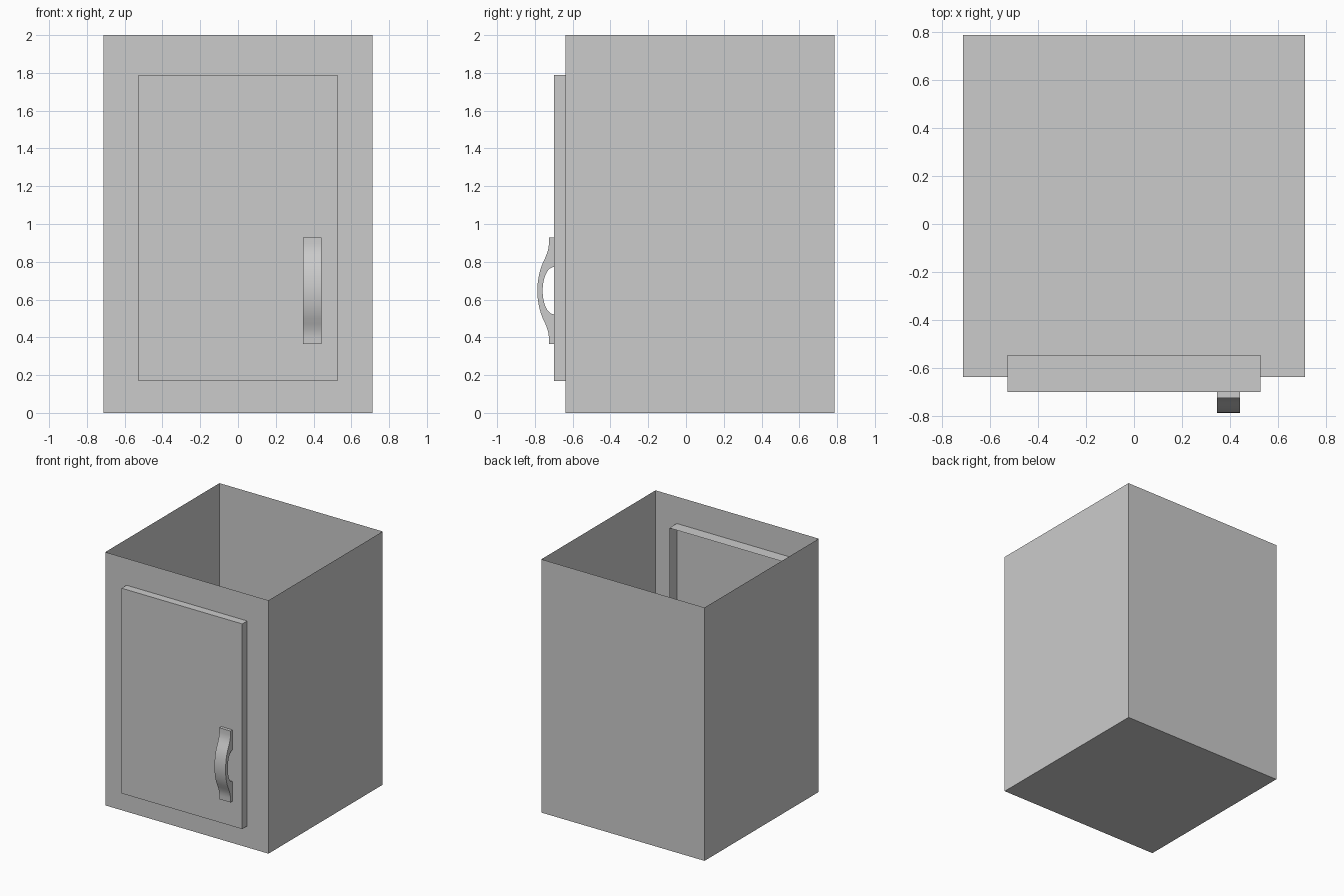
import bpy, bmesh, math

if "Cube" in bpy.data.objects:
    bpy.data.objects.remove(bpy.data.objects["Cube"])


def make_object(name, bm):
    mesh = bpy.data.meshes.new(name)
    bm.normal_update()
    bm.to_mesh(mesh)
    bm.free()
    obj = bpy.data.objects.new(name, mesh)
    bpy.context.collection.objects.link(obj)
    return obj


def open_box(name, lo, hi, open_side):
    """Thin-walled box with the face pointing along open_side left out."""
    bm = bmesh.new()
    bmesh.ops.create_cube(bm, size=1)
    for v in bm.verts:
        for i in range(3):
            v.co[i] = lo[i] if v.co[i] < 0 else hi[i]
    bm.normal_update()
    gone = [f for f in bm.faces if f.normal.dot(open_side) > 0.9]
    bmesh.ops.delete(bm, geom=gone, context='FACES_ONLY')
    return make_object(name, bm)


# Cabinet shell, open at the top
open_box("cabinet_body", (-0.713, -0.638, 0), (0.713, 0.787, 2), (0, 0, 1))

# Door panel, pushed through the front wall and open at the back
open_box("door", (-0.527, -0.70, 0.168), (0.527, -0.545, 1.788), (0, 1, 0))

# Handle: half of the bowed side profile as (height above middle, y)
MID = 0.647
outer = [(0, -0.787), (0.04, -0.785), (0.08, -0.779), (0.115, -0.770),
         (0.145, -0.759), (0.175, -0.745), (0.20, -0.735), (0.225, -0.728),
         (0.25, -0.7255), (0.282, -0.725)]
hole = [(0.125 * math.sin(math.radians(a)), -0.70 - 0.059 * math.cos(math.radians(a)))
        for a in range(0, 91, 9)]


def mirrored(half):
    return [(-d, y) for d, y in reversed(half[1:])] + half


profile = mirrored(outer) + [(0.282, -0.70)] + mirrored(hole)[::-1] + [(-0.282, -0.70)]

bm = bmesh.new()
face = bm.faces.new([bm.verts.new((0.345, y, MID + d)) for d, y in profile])
ext = bmesh.ops.extrude_face_region(bm, geom=[face])
bmesh.ops.translate(bm, vec=(0.097, 0, 0),
                    verts=[g for g in ext['geom'] if isinstance(g, bmesh.types.BMVert)])
if not any(f.normal.x < -0.9 for f in bm.faces if len(f.verts) > 4):
    ends = [e for e in bm.edges if e.is_boundary]
    if ends:
        bmesh.ops.contextual_create(bm, geom=ends)
bmesh.ops.recalc_face_normals(bm, faces=bm.faces)
handle = make_object("door_handle", bm)

bpy.context.view_layer.objects.active = handle
handle.select_set(True)
bpy.ops.object.shade_smooth_by_angle(angle=math.radians(30))
